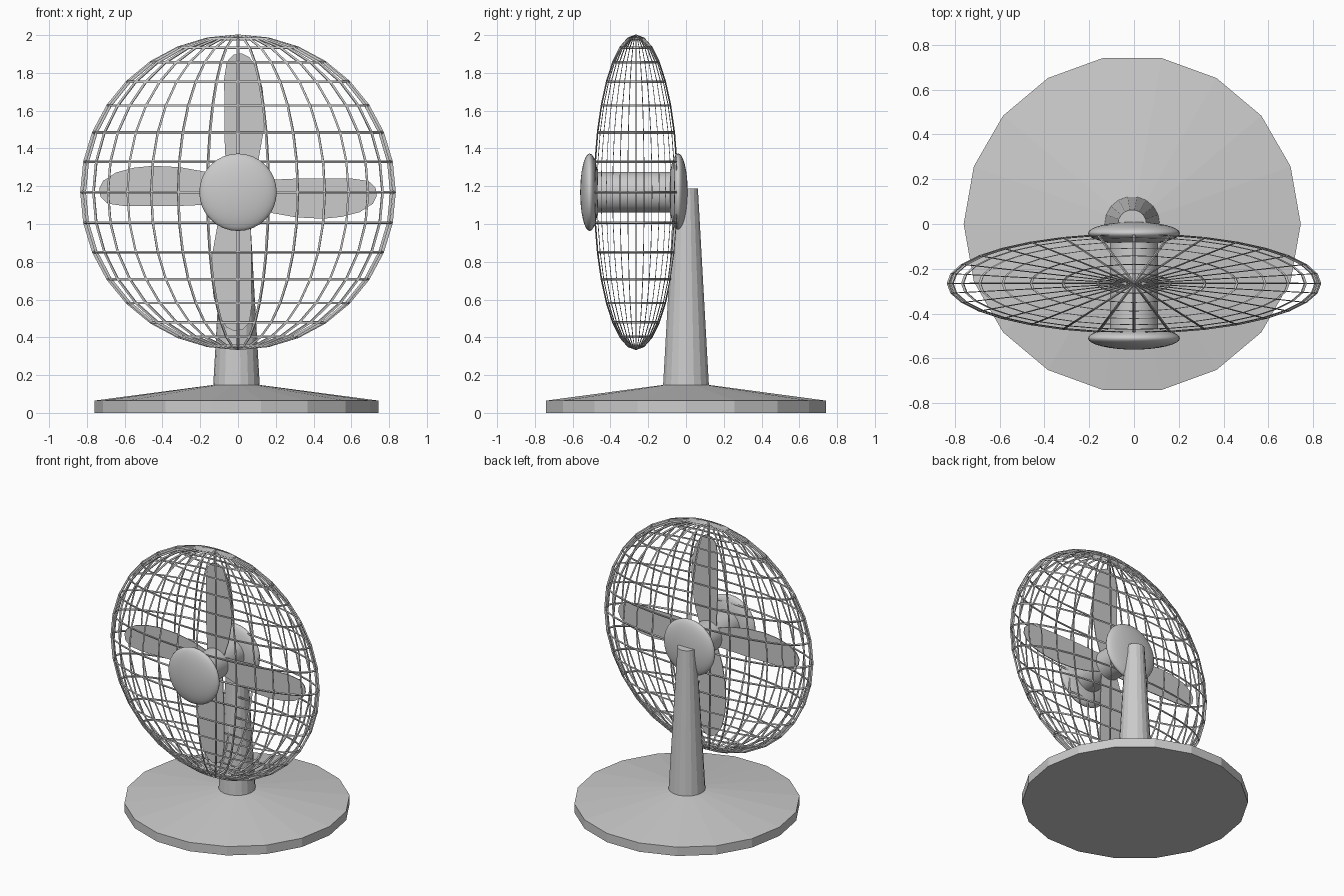
import bpy, bmesh, math
from mathutils import Matrix

if "Cube" in bpy.data.objects:
    bpy.data.objects.remove(bpy.data.objects["Cube"])

FAN_Y, FAN_Z = -0.265, 1.168


def new_object(name, bm):
    bmesh.ops.recalc_face_normals(bm, faces=bm.faces)
    mesh = bpy.data.meshes.new(name)
    bm.to_mesh(mesh)
    bm.free()
    obj = bpy.data.objects.new(name, mesh)
    bpy.context.collection.objects.link(obj)
    return obj


def lathe(name, profile, sides, center):
    bm = bmesh.new()
    rings = []
    for r, z in profile:
        rings.append([bm.verts.new((center[0] + r * math.cos(2 * math.pi * i / sides),
                                    center[1] + r * math.sin(2 * math.pi * i / sides), z))
                      for i in range(sides)])
    for a, b in zip(rings, rings[1:]):
        for i in range(sides):
            j = (i + 1) % sides
            bm.faces.new((a[i], a[j], b[j], b[i]))
    bm.faces.new(rings[0])
    bm.faces.new(rings[-1])
    return new_object(name, bm)


def smooth(obj):
    for p in obj.data.polygons:
        p.use_smooth = len(p.vertices) <= 4
    return obj


# Faceted base disc flowing into the tapered pole
lathe("base_and_pole", [(0.752, 0), (0.752, 0.065), (0.123, 0.148), (0.064, 1.187)],
      18, (-0.008, 0))

# Wire cage: flattened sphere lattice
bm = bmesh.new()
bmesh.ops.create_uvsphere(bm, u_segments=32, v_segments=16, radius=0.828)
cage = new_object("wire_cage", bm)
cage.location = (0, FAN_Y, FAN_Z)
cage.scale = (1, 0.268, 1)
wire = cage.modifiers.new("wire", 'WIREFRAME')
wire.thickness = 0.015

# Rounded caps at the front and back of the cage
for name, y in (("front_cap", -0.51), ("rear_cap", -0.041)):
    bm = bmesh.new()
    bmesh.ops.create_uvsphere(bm, u_segments=32, v_segments=16, radius=0.205)
    bmesh.ops.transform(bm, matrix=Matrix.Rotation(math.pi / 2, 4, 'X'), verts=bm.verts)
    cap = smooth(new_object(name, bm))
    cap.location = (0, y, FAN_Z)
    cap.scale = (1, 0.245, 1)

# Motor shaft between the caps
bm = bmesh.new()
bmesh.ops.create_cone(bm, cap_ends=True, segments=32, radius1=0.108, radius2=0.108, depth=0.44)
bmesh.ops.transform(bm, matrix=Matrix.Rotation(math.pi / 2, 4, 'X'), verts=bm.verts)
shaft = smooth(new_object("motor_shaft", bm))
shaft.location = (0, -0.275, FAN_Z)

# Four thin blades, each straight on one edge and bulging on the other
outline = [(-0.06, 0.03), (-0.072, 0.3), (-0.073, 0.6), (-0.06, 0.69), (-0.025, 0.728),
           (0.02, 0.735), (0.06, 0.715), (0.105, 0.645), (0.13, 0.55), (0.14, 0.45),
           (0.133, 0.31), (0.11, 0.18), (0.06, 0.03)]
for k in range(4):
    bm = bmesh.new()
    face = bm.faces.new([bm.verts.new((x, -0.003, z)) for x, z in outline])
    ext = bmesh.ops.extrude_face_region(bm, geom=[face], use_keep_orig=True)
    top = [v for v in ext["geom"] if isinstance(v, bmesh.types.BMVert)]
    bmesh.ops.translate(bm, vec=(0, 0.006, 0), verts=top)
    blade = new_object(f"blade_{k + 1}", bm)
    blade.location = (0, FAN_Y, FAN_Z)
    blade.rotation_euler = (0, k * math.pi / 2, 0)
